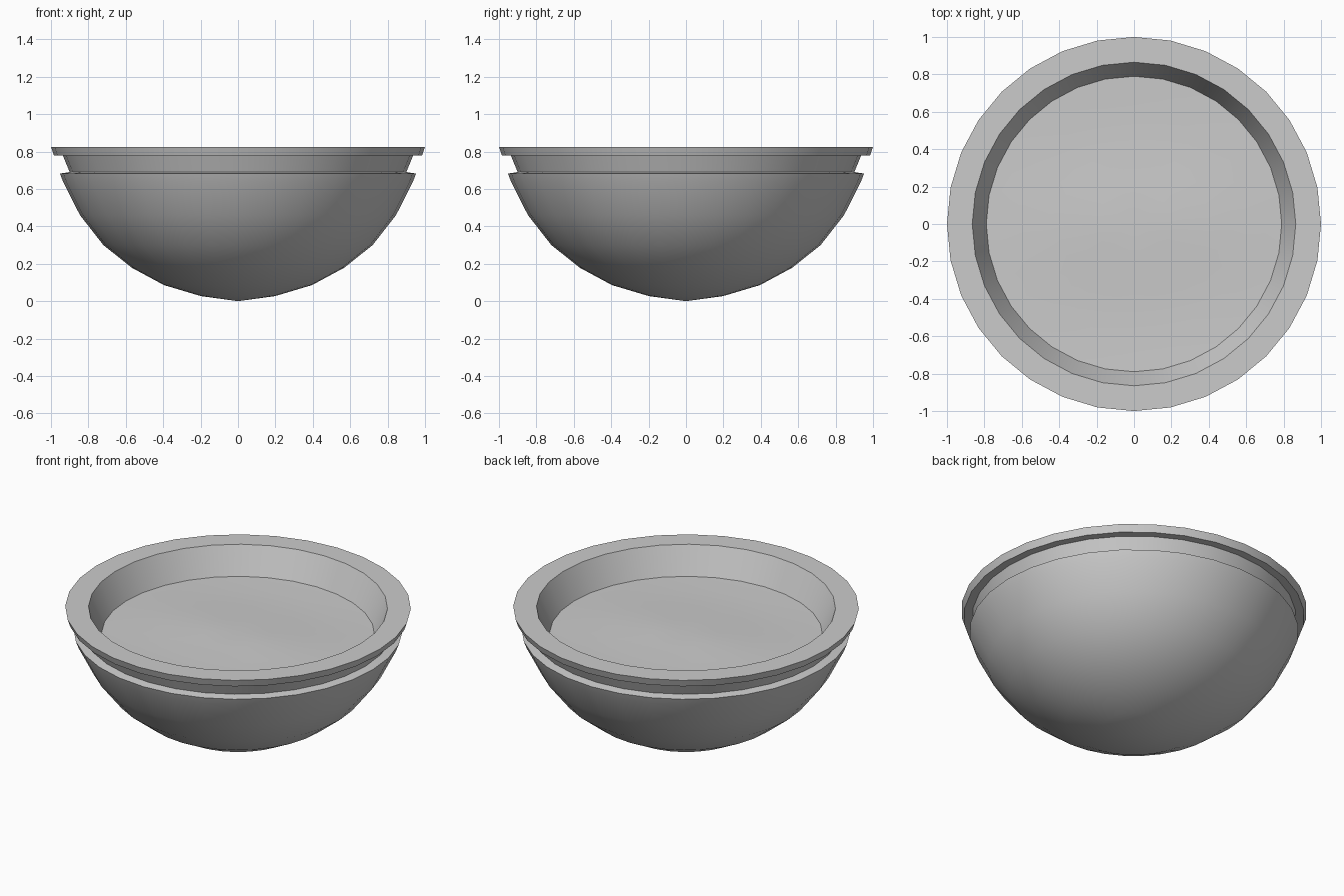
import bpy, bmesh, math

if "Cube" in bpy.data.objects:
    bpy.data.objects.remove(bpy.data.objects["Cube"])

SEGMENTS = 32


def finish(bm, name):
    bmesh.ops.remove_doubles(bm, verts=bm.verts, dist=1e-5)
    bmesh.ops.recalc_face_normals(bm, faces=bm.faces)
    mesh = bpy.data.meshes.new(name)
    bm.to_mesh(mesh)
    bm.free()
    obj = bpy.data.objects.new(name, mesh)
    bpy.context.collection.objects.link(obj)
    bpy.ops.object.select_all(action='DESELECT')
    obj.select_set(True)
    bpy.context.view_layer.objects.active = obj
    bpy.ops.object.shade_smooth_by_angle(angle=math.radians(30))
    return obj


def lathe(bm, profile):
    verts = [bm.verts.new((r, 0, z)) for r, z in profile]
    edges = [bm.edges.new(pair) for pair in zip(verts, verts[1:])]
    bmesh.ops.spin(bm, geom=verts + edges, cent=(0, 0, 0), axis=(0, 0, 1),
                   angle=math.tau, steps=SEGMENTS, use_merge=True)


# Bowl: rounded underside, ledge, recessed neck, flat rim and sloped inner wall
bm = bmesh.new()
lathe(bm, [(0, 0), (0.198, 0.027), (0.396, 0.086), (0.567, 0.178), (0.72, 0.30),
           (0.845, 0.46), (0.936, 0.64), (0.952, 0.682), (0.90, 0.69),
           (0.937, 0.78), (0.985, 0.78), (1.0, 0.825), (0.865, 0.825),
           (0.79, 0.655)])
finish(bm, "bowl")

# Filling: nearly level surface with a very faint swell along x, level at its edge
bm = bmesh.new()
lathe(bm, [(0, 0.655), (0.2, 0.655), (0.4, 0.655), (0.6, 0.655), (0.79, 0.655)])
for v in bm.verts:
    fade = max(0, 1 - (v.co.xy.length / 0.79) ** 2)
    v.co.z += 0.012 * fade * math.cos(5 * v.co.y)
filling = finish(bm, "filling_surface")
if filling.data.polygons[0].normal.z < 0:
    filling.data.flip_normals()
